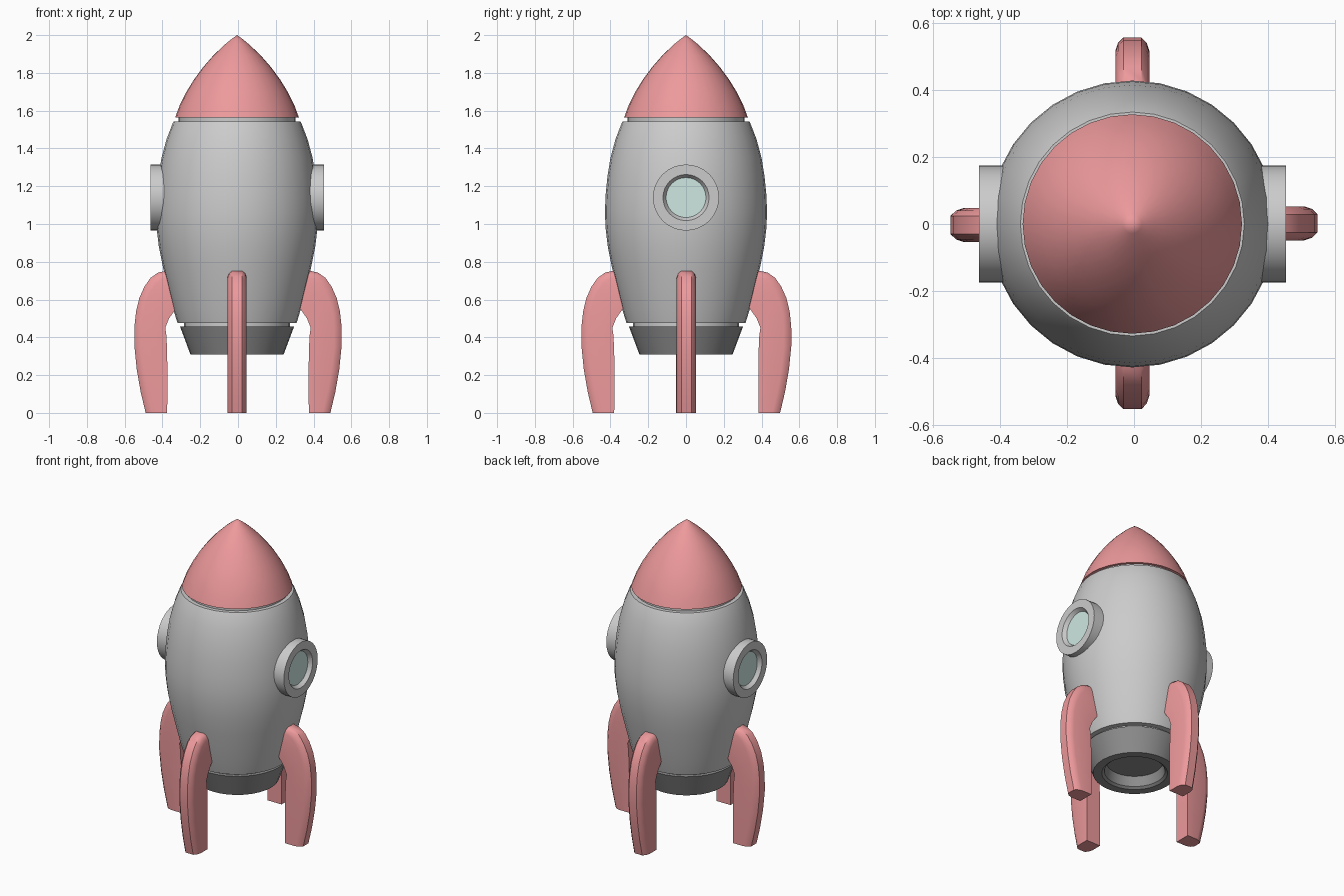
import bpy, bmesh, math
from mathutils import Vector, Matrix

if "Cube" in bpy.data.objects:
    bpy.data.objects.remove(bpy.data.objects["Cube"])

CX = -0.005  # the hull axis sits slightly off centre


def material(name, r, g, b):
    m = bpy.data.materials.new(name)
    m.diffuse_color = (r, g, b, 1)
    m.use_nodes = True
    m.node_tree.nodes["Principled BSDF"].inputs["Base Color"].default_value = m.diffuse_color
    return m


RED = material("red", 0.85, 0.32, 0.33)
DARK = material("dark_grey", 0.27, 0.27, 0.27)
MID = material("mid_grey", 0.52, 0.52, 0.52)
GLASS = material("glass", 0.62, 0.80, 0.76)


def finish(name, bm, mat=None, matrix=None, angle=35):
    bmesh.ops.remove_doubles(bm, verts=bm.verts, dist=1e-5)
    bmesh.ops.recalc_face_normals(bm, faces=bm.faces)
    me = bpy.data.meshes.new(name)
    bm.to_mesh(me)
    bm.free()
    ob = bpy.data.objects.new(name, me)
    bpy.context.collection.objects.link(ob)
    if matrix:
        ob.matrix_world = matrix
    if mat:
        me.materials.append(mat)
    bpy.ops.object.select_all(action='DESELECT')
    ob.select_set(True)
    bpy.context.view_layer.objects.active = ob
    bpy.ops.object.shade_smooth_by_angle(angle=math.radians(angle))
    return ob


def lathe(name, profile, mat=None, matrix=Matrix.Translation((CX, 0, 0)), sides=32):
    """Spin (radius, height) points around z."""
    bm = bmesh.new()
    verts = [bm.verts.new((r, 0, z)) for r, z in profile]
    edges = [bm.edges.new(p) for p in zip(verts, verts[1:])]
    bmesh.ops.spin(bm, geom=verts + edges, cent=(0, 0, 0), axis=(0, 0, 1),
                   angle=math.tau, steps=sides, use_duplicate=False)
    bmesh.ops.remove_doubles(bm, verts=bm.verts, dist=1e-5)
    return finish(name, bm, mat, matrix)


# Hull, with recessed collars above and below
lathe("hull", [(0, 0.475), (0.315, 0.475), (0.338, 0.55), (0.365, 0.66), (0.392, 0.77),
               (0.414, 0.88), (0.426, 0.98), (0.429, 1.06), (0.426, 1.15), (0.416, 1.25),
               (0.400, 1.35), (0.373, 1.45), (0.340, 1.535), (0.335, 1.543), (0, 1.543)])
lathe("upper_collar", [(0, 1.53), (0.31, 1.53), (0.31, 1.57), (0, 1.57)])
lathe("lower_collar", [(0, 0.45), (0.28, 0.45), (0.28, 0.48), (0, 0.48)])

# Nose cone
lathe("nose_cone", [(0, 1.563), (0.328, 1.563), (0.303, 1.63), (0.268, 1.70), (0.228, 1.765),
                    (0.180, 1.83), (0.125, 1.893), (0.065, 1.95), (0.028, 1.98), (0, 2.0)], RED)

# Engine nozzle with a hollow underside
lathe("nozzle", [(0, 0.457), (0.302, 0.457), (0.247, 0.31), (0.195, 0.31),
                 (0.18, 0.322), (0.168, 0.385), (0, 0.385)], DARK)

# Portholes on both sides
for side, label in ((1, "right"), (-1, "left")):
    place = Matrix.Translation((CX, 0, 1.14)) @ Matrix.Rotation(side * math.pi / 2, 4, 'Y')
    lathe(label + "_window_frame", [(0.105, 0.35), (0.175, 0.35), (0.175, 0.459), (0.122, 0.459),
                                    (0.105, 0.435), (0.105, 0.35)], MID, place)
    lathe(label + "_window_glass", [(0, 0.40), (0.108, 0.40), (0.108, 0.436), (0, 0.436)],
          GLASS, place)

# Fin outline: inner and outer (radius, height) pairs from foot to top
FIN = [((0.380, 0.00), (0.497, 0.00)), ((0.379, 0.10), (0.523, 0.11)),
       ((0.379, 0.21), (0.544, 0.23)), ((0.380, 0.32), (0.557, 0.36)),
       ((0.384, 0.41), (0.556, 0.46)), ((0.390, 0.45), (0.547, 0.54)),
       ((0.370, 0.50), (0.530, 0.61)), ((0.335, 0.55), (0.503, 0.67)),
       ((0.315, 0.58), (0.470, 0.717)), ((0.305, 0.61), (0.430, 0.745)),
       ((0.295, 0.64), (0.385, 0.755)), ((0.280, 0.66), (0.340, 0.755))]
# Rounded outer edge: (half width, distance back from the outer line)
EDGE = [(0.051, 0.045), (0.043, 0.020), (0.027, 0.003)]


def fin(name, matrix):
    bm = bmesh.new()
    rings = []
    for a, b in FIN:
        inner, outer = Vector((a[0], 0, a[1])), Vector((b[0], 0, b[1]))
        d = (outer - inner).normalized()
        half = [(0.051, inner)] + [(w, outer - d * back) for w, back in EDGE]
        pts = [p + Vector((0, w, 0)) for w, p in half]
        pts += [p - Vector((0, w, 0)) for w, p in reversed(half)]
        rings.append([bm.verts.new(p) for p in pts])
    n = len(rings[0])
    for lo, hi in zip(rings, rings[1:]):
        for i in range(n):
            j = (i + 1) % n
            bm.faces.new((lo[i], lo[j], hi[j], hi[i]))
    bm.faces.new(rings[0])
    bm.faces.new(rings[-1])
    finish(name, bm, RED, matrix, 45)


# Four fins
for label, turn, loc in (("right", 0, (-0.005, 0.002, 0)), ("back", 90, (CX, 0.004, 0)),
                         ("left", 180, (0.005, -0.003, 0)), ("front", 270, (CX, 0, 0))):
    fin(label + "_fin", Matrix.Translation(loc) @ Matrix.Rotation(math.radians(turn), 4, 'Z'))
